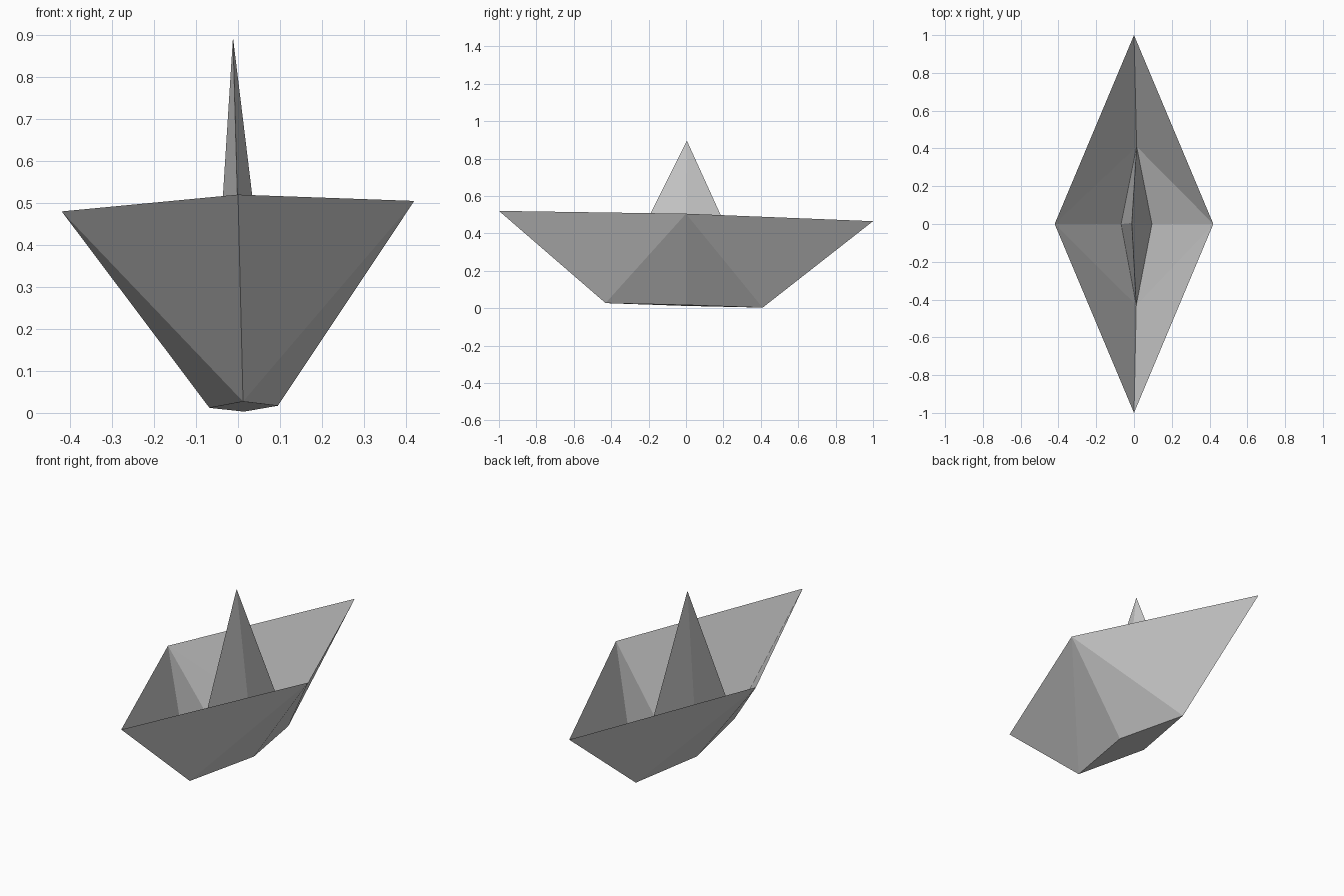
import bpy

if "Cube" in bpy.data.objects:
    bpy.data.objects.remove(bpy.data.objects["Cube"])

# One paper colour
paper = bpy.data.materials.new("grey_paper")
paper.diffuse_color = (0.6, 0.6, 0.6, 1)
paper.use_nodes = True
paper.node_tree.nodes["Principled BSDF"].inputs["Base Color"].default_value = paper.diffuse_color


def sheet(name, verts, faces):
    """Make a flat-shaded folded paper part."""
    mesh = bpy.data.meshes.new(name)
    mesh.from_pydata(verts, [], faces)
    mesh.materials.append(paper)
    obj = bpy.data.objects.new(name, mesh)
    bpy.context.collection.objects.link(obj)
    return obj


# Rim corners and keel corners, in order: front, right, back, left
rim = [(0, -1, 0.52), (0.42, 0, 0.505), (0, 1, 0.465), (-0.42, 0, 0.48)]
keel = [(0.012, -0.43, 0.027), (0.095, 0, 0.017),
        (0.014, 0.41, 0.003), (-0.068, 0, 0.012)]
mast_tip = (-0.012, 0.005, 0.895)

# Hull: each quarter is folded from a side rim corner down to a keel end
hull_faces = []
for end in (0, 2):
    for side in (1, 3):
        tris = [(end, side, 4 + end), (side, 4 + side, 4 + end)]
        if (side - end) % 4 == 1:
            tris = [t[::-1] for t in tris]
        hull_faces += [t[::-1] for t in tris]
sheet("hull", rim + keel, hull_faces)

# Sail: slim pyramid rising from the keel diamond
sheet("sail", keel + [mast_tip], [(i, (i + 1) % 4, 4) for i in range(4)])

# Bottom: keel diamond folded across the middle
sheet("bottom", keel, [(0, 3, 1), (1, 3, 2)])
